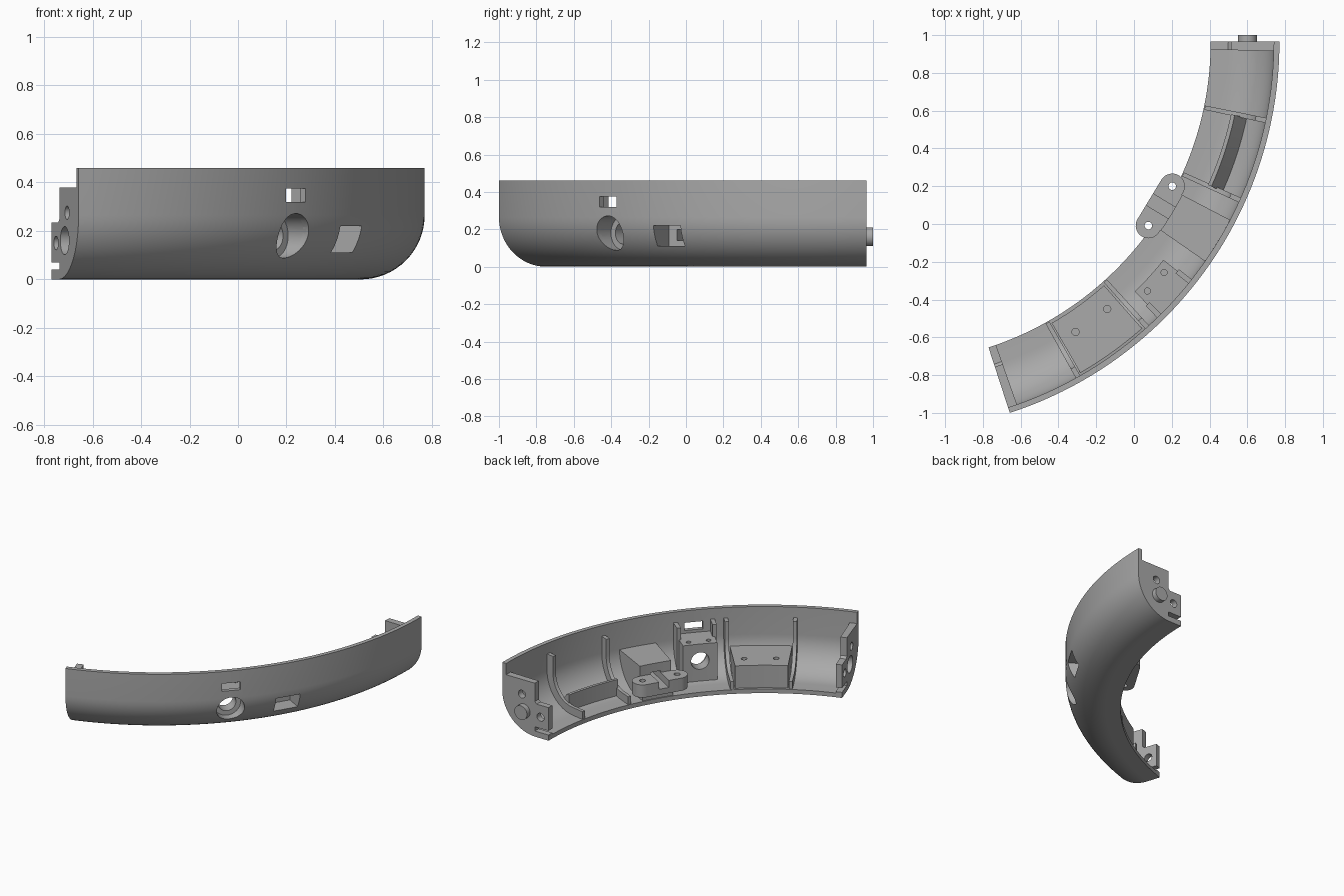
import bpy, bmesh, math
from mathutils import Matrix, Vector

cube = bpy.data.objects.get("Cube")
if cube:
    bpy.data.objects.remove(cube)

CX, CY = -1.296, 0.965        # centre of the ring
RI, RO = 1.702, 2.066         # inner and outer radius
SWEEP, FILLET, WALL, TOP = 72, 0.265, 0.03, 0.46

grey = bpy.data.materials.new("plain grey")
grey.use_nodes = True
colour = (0.4, 0.4, 0.4, 1)
grey.diffuse_color = colour
grey.node_tree.nodes["Principled BSDF"].inputs["Base Color"].default_value = colour


def finish(name, bm):
    bmesh.ops.recalc_face_normals(bm, faces=bm.faces)
    mesh = bpy.data.meshes.new(name)
    bm.to_mesh(mesh)
    bm.free()
    mesh.materials.append(grey)
    ob = bpy.data.objects.new(name, mesh)
    bpy.context.collection.objects.link(ob)
    return ob


def frame(t):
    """Local frame at ring angle t: x outward, y along the ring."""
    return Matrix.Translation((CX, CY, 0)) @ Matrix.Rotation(-math.radians(t), 4, 'Z')


def sector(name, profile, t0, t1):
    """Sweep a closed (radius, height) profile round the ring."""
    bm = bmesh.new()
    n = max(2, round((t1 - t0) / 1.2))
    rings = []
    for i in range(n + 1):
        m = frame(t0 + (t1 - t0) * i / n)
        rings.append([bm.verts.new(m @ Vector((r, 0, z))) for r, z in profile])
    for a, b in zip(rings, rings[1:]):
        for k in range(len(profile)):
            j = (k + 1) % len(profile)
            bm.faces.new((a[k], a[j], b[j], b[k]))
    bm.faces.new(rings[0])
    bm.faces.new(rings[-1])
    return finish(name, bm)


def curve(off, rmin, top):
    """Shell cross-section line, inset by off, from rmin up to height top."""
    c, rad = RO - FILLET, FILLET - off
    start = -math.pi / 2 if rmin <= c else -math.acos((rmin - c) / rad)
    end = 0 if top >= FILLET else math.asin((top - FILLET) / rad)
    pts = [(rmin, off)] if rmin < c else []
    for i in range(17):
        a = start + (end - start) * i / 16
        pts.append((c + rad * math.cos(a), FILLET + rad * math.sin(a)))
    if top > FILLET:
        pts.append((RO - off, top))
    return pts


def fill(rmin, top, off=WALL / 2):
    return curve(off, rmin, top) + [(rmin, top)]


def box(name, t, r0, r1, half, z0, z1):
    bm = bmesh.new()
    m = frame(t) @ Matrix.Translation(((r0 + r1) / 2, 0, (z0 + z1) / 2))
    bmesh.ops.create_cube(bm, size=1, matrix=m @ Matrix.Diagonal((r1 - r0, 2 * half, z1 - z0, 1)))
    return finish(name, bm)


def cylinder(name, t, pos, radius, length, axis='Z'):
    bm = bmesh.new()
    m = frame(t) @ Matrix.Translation(pos)
    if axis == 'X':
        m = m @ Matrix.Rotation(math.pi / 2, 4, 'Y')
    if axis == 'Y':
        m = m @ Matrix.Rotation(math.pi / 2, 4, 'X')
    bmesh.ops.create_cone(bm, cap_ends=True, segments=32, radius1=radius, radius2=radius,
                          depth=length, matrix=m)
    return finish(name, bm)


def cut(ob, cutters):
    bpy.context.view_layer.objects.active = ob
    for c in cutters:
        mod = ob.modifiers.new("cut", 'BOOLEAN')
        mod.operation, mod.solver, mod.object = 'DIFFERENCE', 'EXACT', c
        bpy.ops.object.modifier_apply(modifier=mod.name)


parts, helpers = [], []


def helper(ob):
    ob.hide_render = True
    helpers.append(ob)
    return ob


# Curved outer shell
shell = sector("shell", curve(0, RI, TOP) + curve(WALL, RI, TOP)[::-1], 0, SWEEP)
parts.append(shell)

# Lens mount: block, uprights, stepped hole, slot above
LENS, PORT = 42, 31.2
lens_block = sector("lens_block", fill(1.855, 0.30), LENS - 3.5, LENS + 3.5)
bore = [helper(cylinder("bore", LENS, (1.95, 0, 0.18), 0.06, 0.6, 'X')),
        helper(cylinder("counterbore", LENS, (2.08, 0, 0.18), 0.092, 0.28, 'X'))]
slot = helper(box("slot_cutter", LENS, 1.96, 2.2, 0.06, 0.32, 0.375))
screws = [helper(cylinder("screw_cutter", LENS + d, (1.9, 0, 0.3), 0.016, 0.1)) for d in (-2, 2)]
cut(lens_block, bore + screws)
parts.append(lens_block)
for s in (-1, 1):
    mid = LENS + s * 3.45
    parts.append(sector("lens_upright", fill(1.95, 0.385), mid - 0.4, mid + 0.4))

# Port block with side window and a cable channel
port_block = sector("port_block", fill(1.75, 0.26), PORT - 3.6, PORT + 3.6)
window = helper(box("window_cutter", PORT, 1.9, 2.2, 0.085, 0.11, 0.22))
channel = helper(box("channel_cutter", PORT, 1.6, 1.95, 0.035, 0.14, 0.2))
cut(port_block, [window, channel])
cut(shell, bore + [slot, window])
parts.append(port_block)

# Rounded mounting foot overhanging the inner edge
FOOT_R, FOOT_HALF, FOOT_W = 1.678, 0.122, 0.067
bm = bmesh.new()
outline = []
for i in range(34):
    side = 1 if i < 17 else -1
    a = math.pi * (i if i < 17 else i - 1) / 16
    outline.append(bm.verts.new(frame(PORT) @ Vector((
        FOOT_R + FOOT_W * math.cos(a), side * FOOT_HALF + FOOT_W * math.sin(a), 0.1))))
base = bm.faces.new(outline)
up = bmesh.ops.extrude_face_region(bm, geom=[base])["geom"]
bmesh.ops.translate(bm, vec=(0, 0, 0.09), verts=[v for v in up if isinstance(v, bmesh.types.BMVert)])
foot = finish("mounting_foot", bm)
cut(foot, [channel] + [helper(cylinder("foot_hole", PORT, (FOOT_R, s * FOOT_HALF, 0.15), 0.02, 0.3))
                       for s in (-1, 1)])
parts.append(foot)
neck = sector("foot_neck", fill(1.71, 0.185), PORT - 3.6, PORT + 3.6)
cut(neck, [window, channel])
parts.append(neck)

# Tray with two screw holes
tray = sector("tray", fill(1.72, 0.19), 48.6, 60)
cut(tray, [helper(cylinder("tray_hole", t, (1.826, 0, 0.19), 0.019, 0.1)) for t in (50.8, 57.3)])
parts.append(tray)

# Ribs following the shell
for t in (11.8, 24.3, 47.9, 60.6):
    rib = curve(0.015, RI + 0.005, 0.385) + curve(0.085, RI + 0.005, 0.385)[::-1]
    parts.append(sector("rib", rib, t - 0.38, t + 0.38))

# Low sloped retaining wall between the first two ribs
parts.append(sector("retaining_wall", [(1.85, 0.02), (1.85, 0.15), (1.87, 0.15), (1.95, 0.055)], 12, 24.2))

# Stepped end plates, with a peg at one end and a socket at the other
THICK = 1.4
step = curve(0.004, RI, 0.38) + [(1.81, 0.38), (1.81, 0.25), (1.795, 0.235), (RI, 0.235),
                                 (RI, 0.07), (1.81, 0.07), (1.81, 0.04), (RI, 0.04)]
for t, t0 in ((0, 0), (SWEEP, SWEEP - THICK)):
    plate = sector("end_plate", step, t0, t0 + THICK)
    holes = [(1.912, 0.275, 0.028), (1.765, 0.15, 0.028)]
    if t:
        holes.append((1.88, 0.16, 0.058))
    cut(plate, [helper(cylinder("plate_hole", t, (r, 0, z), rad, 0.3, 'Y')) for r, z, rad in holes])
    parts.append(plate)
parts.append(cylinder("peg", 0, (1.897, 0.0, 0.16), 0.05, 0.07, 'Y'))

for ob in helpers:
    bpy.data.objects.remove(ob)
for ob in parts:
    bpy.ops.object.select_all(action='DESELECT')
    ob.select_set(True)
    bpy.context.view_layer.objects.active = ob
    bpy.ops.object.shade_smooth_by_angle(angle=math.radians(30))
